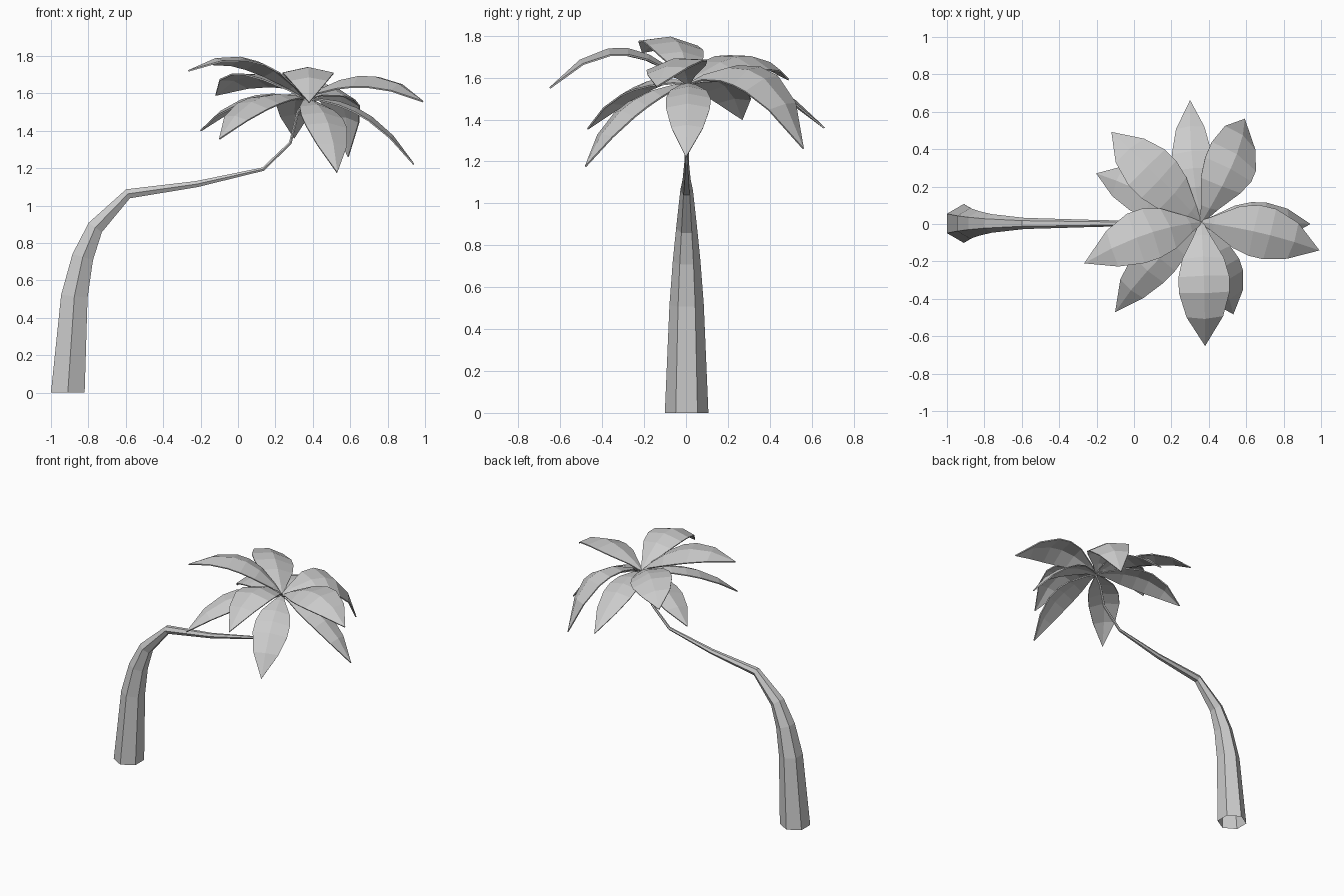
import bpy, bmesh
from math import sin, cos, pi, radians
from mathutils import Vector

if "Cube" in bpy.data.objects:
    bpy.data.objects.remove(bpy.data.objects["Cube"])


def make_object(name, bm):
    bmesh.ops.recalc_face_normals(bm, faces=bm.faces)
    mesh = bpy.data.meshes.new(name)
    bm.to_mesh(mesh)
    bm.free()
    obj = bpy.data.objects.new(name, mesh)
    bpy.context.collection.objects.link(obj)
    return obj


# Trunk: hexagonal tube along a bent path (x, z, radius), open at the base
path = [(-0.91, 0, 0.104), (-0.875, 0.515, 0.082), (-0.83, 0.725, 0.066),
        (-0.763, 0.883, 0.05), (-0.588, 1.063, 0.03), (-0.22, 1.115, 0.019),
        (0.135, 1.195, 0.011), (0.28, 1.335, 0.009), (0.32, 1.5, 0.008),
        (0.365, 1.575, 0.007)]
bm = bmesh.new()
rings = []
for i, (x, z, r) in enumerate(path):
    a, b = path[max(i - 1, 0)], path[min(i + 1, len(path) - 1)]
    tangent = Vector((b[0] - a[0], 0, b[1] - a[1])).normalized()
    if i == 0:
        tangent = Vector((0, 0, 1))
    normal = Vector((tangent.z, 0, -tangent.x))
    rings.append([bm.verts.new(Vector((x, 0.003, z)) + normal * (r * sin(k * pi / 3))
                               + Vector((0, r * cos(k * pi / 3), 0))) for k in range(6)])
for lower, upper in zip(rings, rings[1:]):
    for k in range(6):
        n = (k + 1) % 6
        bm.faces.new((lower[k], lower[n], upper[n], upper[k]))
bm.faces.new(rings[-1])
make_object("trunk", bm)

# Frond outline: position along the midrib and relative width
outline = [(0, 0.06), (0.1, 0.33), (0.27, 0.82), (0.42, 1.0), (0.56, 1.0), (0.77, 0.72), (1, 0)]
crown = Vector((0.36, 0.01, 1.57))


def frond(index, mid, tip, width, roll):
    mid, tip = Vector(mid), Vector(tip)
    control = 2 * mid - (crown + tip) / 2
    heading = tip - crown
    side = Vector((heading.y, -heading.x, 0)).normalized()
    bm = bmesh.new()
    rows = []
    for t, w in outline:
        centre = (1 - t) ** 2 * crown + 2 * t * (1 - t) * control + t * t * tip
        if w == 0:
            rows.append([bm.verts.new(centre)])
            continue
        tangent = (2 * (1 - t) * (control - crown) + 2 * t * (tip - control)).normalized()
        up = side.cross(tangent)
        half = w * width / 2
        a = radians(roll)
        across = side * cos(a) - up * sin(a)
        drop = (up * cos(a) + side * sin(a)) * (0.22 * half)
        rows.append([bm.verts.new(centre - across * half - drop),
                     bm.verts.new(centre),
                     bm.verts.new(centre + across * half - drop)])
    for a, b in zip(rows, rows[1:]):
        for k in range(2):
            if len(b) == 1:
                bm.faces.new((a[k], a[k + 1], b[0]))
            else:
                bm.faces.new((a[k], a[k + 1], b[k + 1], b[k]))
    obj = make_object(f"frond_{index}", bm)
    thick = obj.modifiers.new("thickness", 'SOLIDIFY')
    thick.thickness = 0.008
    thick.offset = 0


# Fronds: point halfway along, tip, width, roll in degrees
fronds = [
    ((0.31, 0.35, 1.58), (0.30, 0.66, 1.36), 0.21, 0),
    ((0.535, 0.34, 1.615), (0.59, 0.56, 1.26), 0.29, 18),
    ((0.68, 0.01, 1.495), (0.94, 0.00, 1.22), 0.21, 0),
    ((0.69, -0.05, 1.69), (0.99, -0.14, 1.555), 0.28, 10),
    ((0.47, -0.28, 1.465), (0.53, -0.48, 1.175), 0.24, -6),
    ((0.375, -0.33, 1.74), (0.38, -0.65, 1.55), 0.27, 0),
    ((0.10, -0.22, 1.565), (-0.10, -0.47, 1.355), 0.22, -8),
    ((0.05, -0.06, 1.785), (-0.265, -0.21, 1.72), 0.28, 5),
    ((0.05, 0.17, 1.575), (-0.20, 0.27, 1.40), 0.24, -6),
    ((0.10, 0.28, 1.70), (-0.12, 0.49, 1.59), 0.28, 14),
]
for i, (mid, tip, width, roll) in enumerate(fronds, 1):
    frond(i, mid, tip, width, roll)
